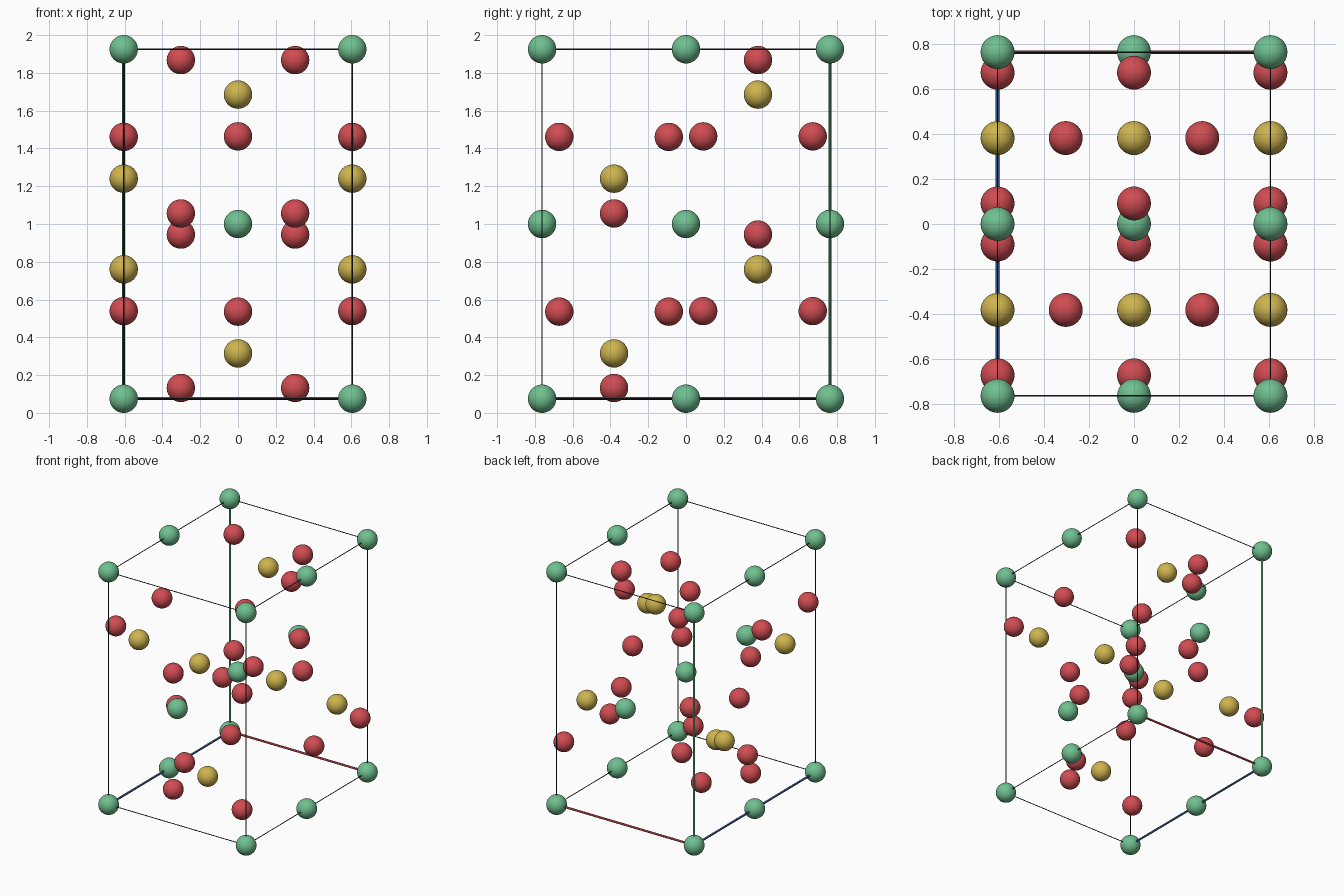
import bpy
from mathutils import Vector

if "Cube" in bpy.data.objects:
    bpy.data.objects.remove(bpy.data.objects["Cube"])

# Cell half sizes, atom radius and inner offsets
HX, HY, HZ = 0.605, 0.762, 0.925
R = 0.075
MID = Vector((0, 0, 1))


def srgb(r, g, b):
    def lin(v):
        v /= 255
        return v / 12.92 if v <= 0.04045 else ((v + 0.055) / 1.055) ** 2.4
    return (lin(r), lin(g), lin(b), 1)


def material(name, *rgb):
    m = bpy.data.materials.new(name)
    m.diffuse_color = srgb(*rgb)
    m.use_nodes = True
    m.node_tree.nodes["Principled BSDF"].inputs["Base Color"].default_value = m.diffuse_color
    return m


GREEN = material("atom green", 112, 192, 144)
RED = material("atom red", 208, 76, 82)
YELLOW = material("atom yellow", 206, 180, 78)
DARK = material("edge dark", 38, 42, 48)
AXIS_RED = material("axis red", 200, 72, 78)
AXIS_GREEN = material("axis green", 78, 160, 104)
AXIS_BLUE = material("axis blue", 70, 112, 172)


def atom(name, x, y, z, mat):
    bpy.ops.mesh.primitive_uv_sphere_add(segments=40, ring_count=20, radius=R,
                                         location=MID + Vector((x, y, z)))
    ob = bpy.context.object
    ob.name = name
    ob.data.materials.append(mat)
    bpy.ops.object.shade_smooth()


def rod(name, a, b, radius, mat):
    a, b = Vector(a), Vector(b)
    d = b - a
    bpy.ops.mesh.primitive_cylinder_add(vertices=12, radius=radius, depth=d.length,
                                        location=MID + (a + b) / 2)
    ob = bpy.context.object
    ob.name = name
    ob.rotation_euler = d.to_track_quat('Z', 'Y').to_euler()
    ob.data.materials.append(mat)
    bpy.ops.object.shade_smooth_by_angle()


# Green atoms: corners, long edge middles and the central row
for y in (-HY, 0, HY):
    atom("green_atom_centre", 0, y, 0, GREEN)
    for x in (-HX, HX):
        for z in (-HZ, HZ):
            atom("green_atom_edge", x, y, z, GREEN)

# Each tetrahedron group repeats by inversion through the cell centre (s = -1)
QY = HY / 2
for s in (1, -1):
    # Yellow atoms, inside and on the side faces
    atom("yellow_atom_inner", 0, s * QY, s * 0.685, YELLOW)
    for x in (-HX, HX):
        atom("yellow_atom_face", x, s * QY, -s * 0.24, YELLOW)
    # Red atoms at quarter width
    for x in (-HX / 2, HX / 2):
        for z in (0.868, -0.056):
            atom("red_atom_quarter", x, s * QY, s * z, RED)
    # Red atoms in the middle plane and on the side faces
    for y in (0.091, 0.671):
        atom("red_atom_middle", 0, s * y, s * 0.464, RED)
        for x in (-HX, HX):
            atom("red_atom_face", x, s * y, -s * 0.461, RED)

# Cell frame: thin dark edges, with three thicker coloured axes from one corner
H = (HX, HY, HZ)
ORIGIN = (-1, 1, -1)
AXES = (("axis_width", AXIS_RED), ("axis_depth", AXIS_BLUE), ("axis_height", AXIS_GREEN))
for k in range(3):
    i, j = [n for n in range(3) if n != k]
    for si in (-1, 1):
        for sj in (-1, 1):
            a, b = [0, 0, 0], [0, 0, 0]
            a[i] = b[i] = si * H[i]
            a[j] = b[j] = sj * H[j]
            a[k], b[k] = -H[k], H[k]
            if (si, sj) == (ORIGIN[i], ORIGIN[j]):
                rod(AXES[k][0], a, b, 0.008, AXES[k][1])
            else:
                rod("cell_edge", a, b, 0.003, DARK)
